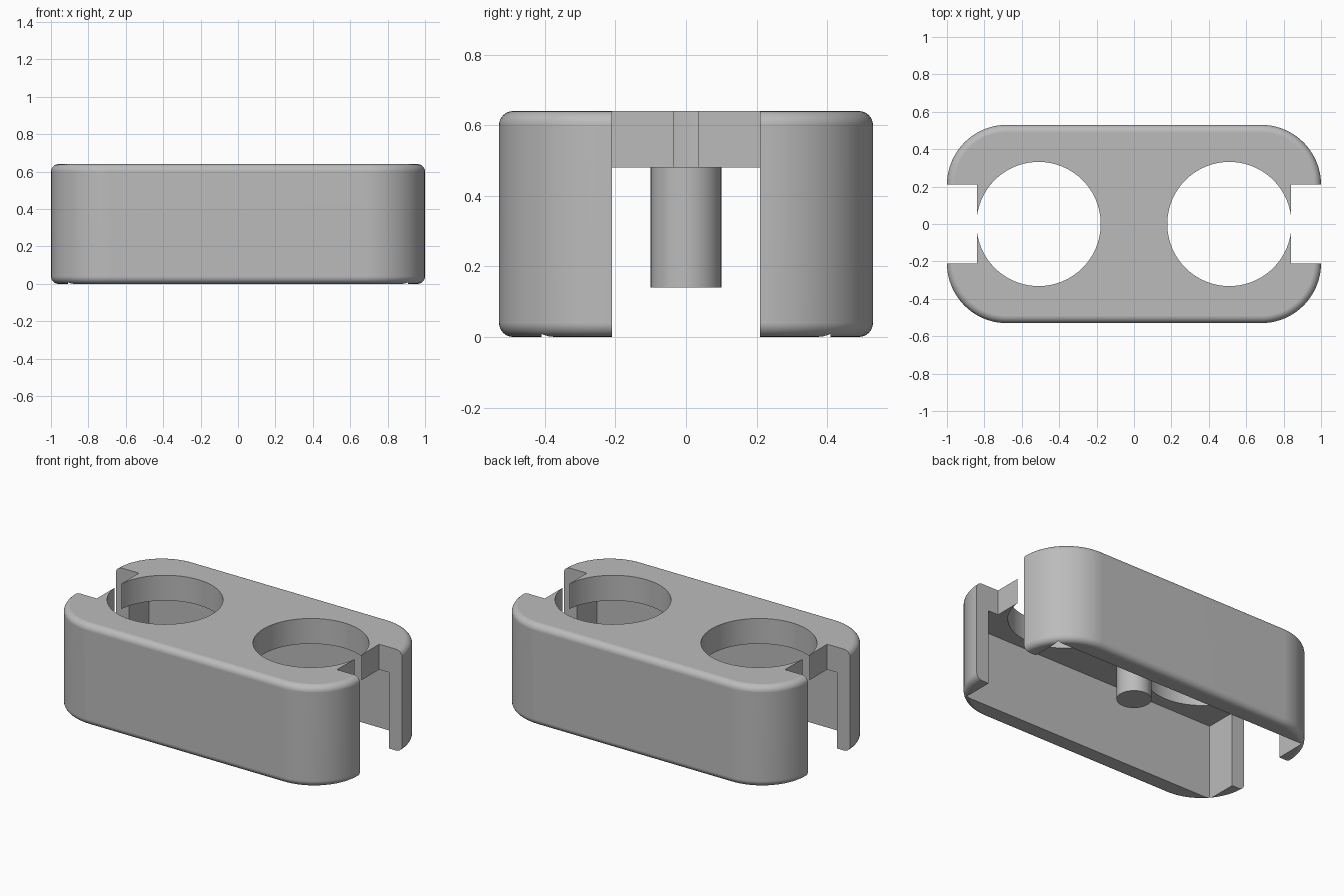
import bpy
import bmesh
from math import sin, cos, pi

if "Cube" in bpy.data.objects:
    bpy.data.objects.remove(bpy.data.objects["Cube"], do_unlink=True)

HALF_X, HALF_Y, HEIGHT = 1.0, 0.53, 0.64
CORNER, FILLET = 0.32, 0.04
CEILING = 0.48          # underside of the top plate
CORNER_STEPS, FILLET_STEPS = 20, 6

grey = bpy.data.materials.new("plain grey")
grey.use_nodes = True
color = (0.5, 0.5, 0.5, 1.0)
grey.diffuse_color = color
grey.node_tree.nodes["Principled BSDF"].inputs["Base Color"].default_value = color


def add_object(name, bm):
    bmesh.ops.recalc_face_normals(bm, faces=bm.faces)
    mesh = bpy.data.meshes.new(name)
    bm.to_mesh(mesh)
    bm.free()
    mesh.materials.append(grey)
    obj = bpy.data.objects.new(name, mesh)
    bpy.context.collection.objects.link(obj)
    return obj


def activate(obj):
    bpy.ops.object.select_all(action='DESELECT')
    obj.select_set(True)
    bpy.context.view_layer.objects.active = obj


def box(name, low, high):
    bm = bmesh.new()
    bmesh.ops.create_cube(bm, size=1)
    for v in bm.verts:
        v.co = [a + (b - a) * (c + 0.5) for a, b, c in zip(low, high, v.co)]
    return add_object(name, bm)


def cylinder(name, x, radius, low, high):
    bm = bmesh.new()
    bmesh.ops.create_cone(bm, cap_ends=True, segments=96, radius1=radius,
                          radius2=radius, depth=high - low)
    bmesh.ops.translate(bm, verts=bm.verts, vec=(x, 0, (low + high) / 2))
    return add_object(name, bm)


def outline(inset):
    """Rounded rectangle in plan, pulled inwards by inset."""
    points = []
    corners = [(1, 1), (-1, 1), (-1, -1), (1, -1)]
    for i, (sx, sy) in enumerate(corners):
        for k in range(CORNER_STEPS + 1):
            a = (i + k / CORNER_STEPS) * pi / 2
            r = CORNER - inset
            points.append((sx * (HALF_X - CORNER) + r * cos(a),
                           sy * (HALF_Y - CORNER) + r * sin(a)))
    return points


# Rounded block: stacked outlines with filleted bottom and top rims
levels = []
for k in range(FILLET_STEPS + 1):
    a = k / FILLET_STEPS * pi / 2
    levels.append((FILLET * (1 - sin(a)), FILLET * (1 - cos(a))))
levels += [(inset, HEIGHT - z) for inset, z in reversed(levels)]

bm = bmesh.new()
rings = [[bm.verts.new((x, y, z)) for x, y in outline(inset)] for inset, z in levels]
for lower, upper in zip(rings, rings[1:]):
    for i in range(len(lower)):
        j = (i + 1) % len(lower)
        bm.faces.new((lower[i], lower[j], upper[j], upper[i]))
bm.faces.new(rings[0][::-1])
bm.faces.new(rings[-1])
body = add_object("body", bm)

# Hollow underside, end slots and round openings
cutters = [box("cavity_cutter", (-0.91, -0.41, -0.2), (0.91, 0.41, CEILING))]
for side, s in (("left", 1), ("right", -1)):
    xs = sorted((s * 0.84, s * 1.2))
    cutters.append(box(side + "_slot_cutter", (xs[0], -0.21, -0.3), (xs[1], 0.21, 0.9)))
    cutters.append(cylinder(side + "_hole_cutter", s * 0.51, 0.332, 0.3, 0.8))

activate(body)
for cutter in cutters:
    cutter.hide_render = True
    mod = body.modifiers.new(cutter.name, 'BOOLEAN')
    mod.operation = 'DIFFERENCE'
    mod.solver = 'EXACT'
    mod.object = cutter
    bpy.ops.object.modifier_apply(modifier=mod.name)
for cutter in cutters:
    bpy.data.objects.remove(cutter, do_unlink=True)

# Central pin hanging from the top plate
pin = cylinder("center_pin", 0, 0.1, 0.14, CEILING + 0.02)

for obj in (body, pin):
    activate(obj)
    bpy.ops.object.shade_smooth_by_angle(angle=pi / 6)
    normals = obj.modifiers.new("Flat face normals", 'WEIGHTED_NORMAL')
    normals.keep_sharp = True
